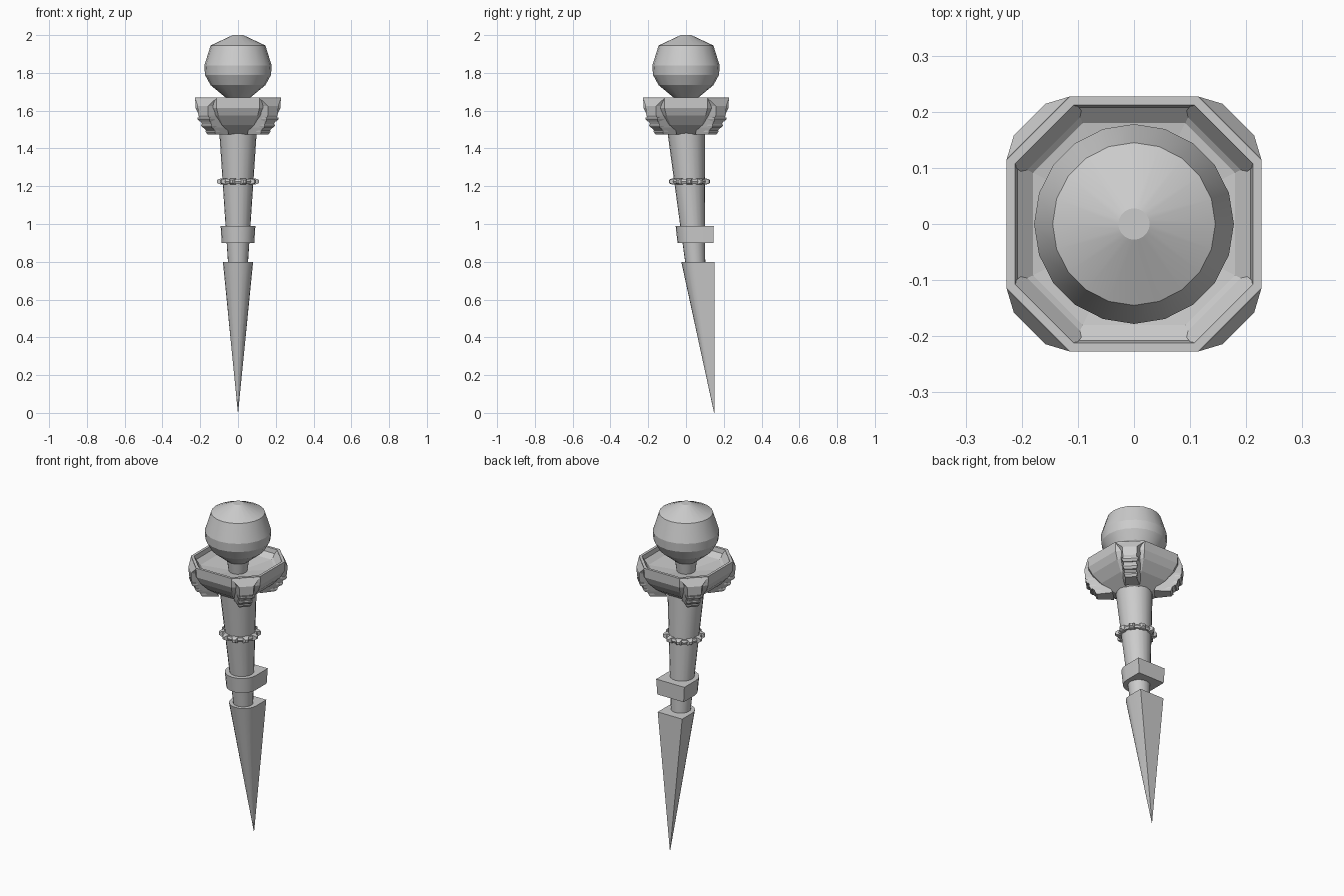
import bpy, bmesh
from math import sin, cos, pi, sqrt

if "Cube" in bpy.data.objects:
    bpy.data.objects.remove(bpy.data.objects["Cube"])


def loft(name, rings, smooth=None, cap_start=True, cap_end=True):
    """Skin a stack of equally sized rings of points."""
    bm = bmesh.new()
    rows = [[bm.verts.new(p) for p in r] for r in rings]
    n = len(rows[0])
    for a, b in zip(rows, rows[1:]):
        for i in range(n):
            j = (i + 1) % n
            bm.faces.new((a[i], a[j], b[j], b[i]))
    if cap_start:
        bm.faces.new(rows[0])
    if cap_end:
        bm.faces.new(rows[-1])
    bmesh.ops.remove_doubles(bm, verts=bm.verts, dist=1e-5)
    bmesh.ops.recalc_face_normals(bm, faces=bm.faces)
    me = bpy.data.meshes.new(name)
    bm.to_mesh(me)
    bm.free()
    ob = bpy.data.objects.new(name, me)
    bpy.context.collection.objects.link(ob)
    if smooth:
        bpy.ops.object.select_all(action='DESELECT')
        ob.select_set(True)
        bpy.context.view_layer.objects.active = ob
        bpy.ops.object.shade_smooth_by_angle(angle=smooth)
    return ob


def circle(r, z, y=0, n=20):
    return [(r * cos(2 * pi * i / n), y + r * sin(2 * pi * i / n), z) for i in range(n)]


def octagon(h, z):
    c = h * 0.507
    return [(h, -c, z), (h, c, z), (c, h, z), (-c, h, z),
            (-h, c, z), (-h, -c, z), (-c, -h, z), (c, -h, z)]


def d_shape(r, back, z, n=10):
    """Round towards the front, square at the back."""
    yc = back[0]
    arc = [(-r * cos(pi * i / n), yc - r * sin(pi * i / n), z) for i in range(n + 1)]
    return arc + [(r, back[1], z), (-r, back[1], z)]


# faceted orb
loft("orb", [circle(r, z) for r, z in
             ((0.05, 1.60), (0.06, 1.665), (0.145, 1.735), (0.175, 1.79),
              (0.178, 1.84), (0.145, 1.945), (0.028, 2.0))], 0.35)

# octagonal cup with a thin rim and hollow bowl
loft("cup", [octagon(h, z) for h, z in
             ((0.09, 1.475), (0.16, 1.525), (0.205, 1.575), (0.225, 1.615),
              (0.227, 1.67), (0.212, 1.67), (0.208, 1.645), (0.18, 1.62), (0.04, 1.60))])

# ridged claws on the four cup corners
s = 1 / sqrt(2)
def diag(k, d, w, z):
    sx, sy = ((1, 1), (-1, 1), (-1, -1), (1, -1))[k]
    # d runs outwards on the diagonal, w across it
    return (sx * (d + w) * s, sy * (d - w) * s, z)

def slab(k, d0, d1, w0, w1, z):
    return [diag(k, d0, -w0, z), diag(k, d1, -w1, z), diag(k, d1, w1, z), diag(k, d0, w0, z)]

for k in range(4):
    loft(f"corner_claw_{k}", [
        slab(k, 0.225, 0.242, 0.079, 0.079, 1.665),
        slab(k, 0.20, 0.263, 0.075, 0.040, 1.625),
        slab(k, 0.17, 0.260, 0.065, 0.037, 1.575),
        slab(k, 0.13, 0.225, 0.05, 0.034, 1.51),
        slab(k, 0.11, 0.180, 0.04, 0.03, 1.475)])
    for i, (d, w, z) in enumerate(((0.258, 0.045, 1.555), (0.238, 0.04, 1.52), (0.208, 0.036, 1.488))):
        loft(f"claw_ridge_{k}_{i}", [slab(k, 0.14, d - 0.01, w, w * 0.8, z - 0.013),
                                     slab(k, 0.14, d, w, w, z),
                                     slab(k, 0.14, d, w, w, z + 0.008)])

# tapered shaft, straight along its back
loft("shaft", [circle(0.1, 1.50, 0.0), circle(0.052, 0.78, 0.05)], 0.5)

# studded ring round the shaft
yr, zr = 0.018, 1.225
loft("shaft_ring", [circle(r, zr + z, yr) for r, z in
                    ((0.08, -0.012), (0.093, -0.012), (0.098, 0), (0.093, 0.012), (0.08, 0.012))], 0.5)
for i in range(10):
    a = 2 * pi * i / 10
    def square(r, h):
        return [(r * cos(a) - u * h * sin(a), yr + r * sin(a) + u * h * cos(a), zr + v * h)
                for u, v in ((-1, -1), (1, -1), (1, 1), (-1, 1))]
    loft(f"ring_stud_{i}", [square(0.08, 0.016), square(0.1, 0.014), square(0.112, 0.007)])

# collar: round front, square back
loft("collar", [d_shape(0.086, (0.041, 0.145), 0.90), d_shape(0.092, (0.037, 0.147), 0.99)], 0.5)

# spike with its tip at the back edge
loft("spike", [d_shape(0.08, (0.055, 0.15), 0.80),
               d_shape(0.0005, (0.149, 0.15), 0.0)], 0.5)
